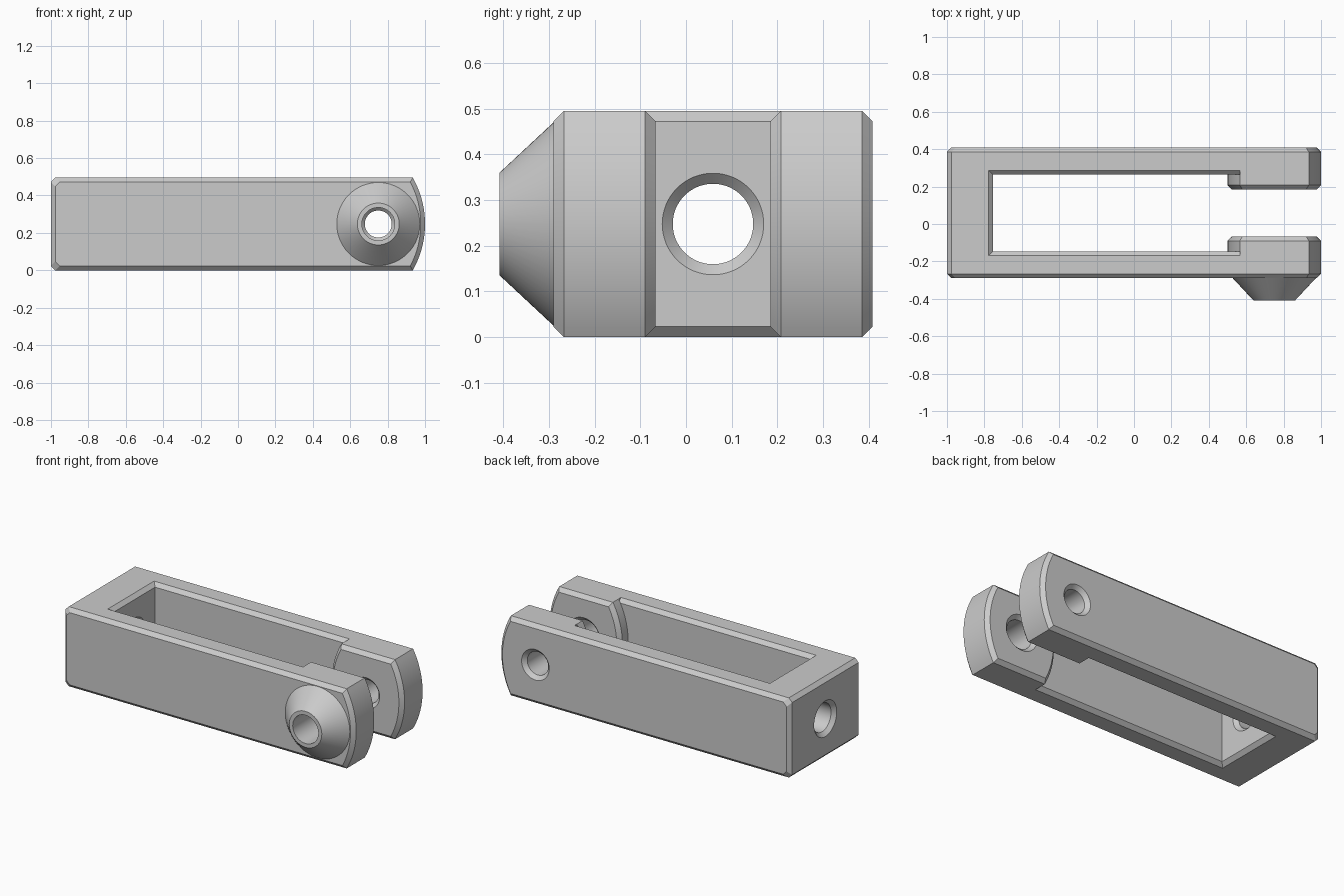
import bpy, bmesh, math
from mathutils import Vector

if "Cube" in bpy.data.objects:
    bpy.data.objects.remove(bpy.data.objects["Cube"])

H = 0.495            # height
MID = H / 2
C = 0.023            # chamfer size
FRONT, BACK = -0.29, 0.408
YC = (FRONT + BACK) / 2
SLOT, GAP = 0.205, 0.126   # half widths of slot and of gap between pads
PIN_X = 0.75
PAD_X = 0.566        # where the pad meets the top edge

grey = bpy.data.materials.new("plain_grey")
grey.use_nodes = True
grey.diffuse_color = (0.6, 0.6, 0.6, 1)
grey.node_tree.nodes["Principled BSDF"].inputs["Base Color"].default_value = (0.6, 0.6, 0.6, 1)


def loft(name, loops):
    """Closed solid through loops with equal point counts."""
    bm = bmesh.new()
    rings = [[bm.verts.new(p) for p in loop] for loop in loops]
    n = len(rings[0])
    for a, b in zip(rings, rings[1:]):
        for i in range(n):
            j = (i + 1) % n
            bm.faces.new((a[i], a[j], b[j], b[i]))
    bm.faces.new(rings[0])
    bm.faces.new(rings[-1])
    bmesh.ops.recalc_face_normals(bm, faces=bm.faces)
    mesh = bpy.data.meshes.new(name)
    bm.to_mesh(mesh)
    bm.free()
    mesh.materials.append(grey)
    obj = bpy.data.objects.new(name, mesh)
    bpy.context.collection.objects.link(obj)
    return obj


def turned(name, profile, axis, x=0, y=0):
    """Round solid from (radius, position) pairs along the x or y axis."""
    loops = []
    for r, t in profile:
        ring = []
        for i in range(64):
            a = math.tau * i / 64
            u, v = r * math.cos(a), r * math.sin(a)
            ring.append((t, y + u, MID + v) if axis == "x" else (x + u, t, MID + v))
        loops.append(ring)
    return loft(name, loops)


def arc(cx, side, inset):
    """Shallow end curve, from bottom to top."""
    r, h = 0.5 - inset, MID - inset
    zs = [h * (2 * i / 24 - 1) for i in range(25)]
    return [(cx + side * math.sqrt(r * r - z * z), MID + z) for z in zs]


def body_profile(inset):
    left = -1 + inset
    return arc(0.5, 1, inset) + [(left + C, H - inset), (left, H - inset - C),
                                 (left, inset + C), (left + C, inset)]


def pad_profile(inset):
    return arc(0.5, 1, inset) + arc(1.0, -1, inset)[::-1]


def at_y(profile, y):
    return [(x, y, z) for x, z in profile]


def rect(x0, x1, half, z):
    return [(x0, YC - half, z), (x1, YC - half, z), (x1, YC + half, z), (x0, YC + half, z)]


def cut(obj, cutter):
    mod = obj.modifiers.new("cut", "BOOLEAN")
    mod.operation = "DIFFERENCE"
    mod.solver = "EXACT"
    mod.object = cutter
    bpy.context.view_layer.objects.active = obj
    bpy.ops.object.modifier_apply(modifier=mod.name)


# Frame: chamfered bar with one curved end
frame = loft("fork_frame", [at_y(body_profile(C), FRONT), at_y(body_profile(0), FRONT + C),
                            at_y(body_profile(0), BACK - C), at_y(body_profile(C), BACK)])

# Slot cutter flares at top and bottom to leave chamfers
E = 0.01
X0 = -0.755
slot = loft("slot_cutter", [rect(X0 - C - E, PAD_X, SLOT + C + E, -E),
                            rect(X0, PAD_X, SLOT, C),
                            rect(X0, PAD_X, SLOT, H - C),
                            rect(X0 - C - E, PAD_X, SLOT + C + E, H + E)])
mouth = loft("mouth_cutter", [rect(0.5, 1.1, SLOT, -0.1), rect(0.5, 1.1, SLOT, H + 0.1)])

# Inner pads at the fork tips, chamfered on the facing sides
pads = []
for name, s in (("front_pad", -1), ("back_pad", 1)):
    pads.append(loft(name, [at_y(pad_profile(0), YC + s * SLOT),
                            at_y(pad_profile(0), YC + s * (GAP + C)),
                            at_y(pad_profile(C), YC + s * GAP)]))
front_pad, back_pad = pads

# Conical boss on the front arm
boss = turned("conical_boss", [(0.222, FRONT), (0.112, -0.408)], "y", x=PIN_X)

# Hole cutters with countersinks
R1, R2, R3 = 0.088, 0.072, 0.088
inner_f, inner_b = YC - GAP, YC + GAP
front_hole = turned("front_hole_cutter", [(R1, -0.45), (R1, inner_f - C),
                    (R1 + C + E, inner_f + E)], "y", x=PIN_X)
back_hole = turned("back_hole_cutter", [(R2 + C + E, inner_b - E), (R2, inner_b + C),
                   (R2, BACK - C), (R2 + C + E, BACK + E)], "y", x=PIN_X)
end_hole = turned("end_hole_cutter", [(R3 + C + E, -1 - E), (R3, -1 + C),
                  (R3, X0 - C), (R3 + C + E, X0 + E)], "x", y=YC)

for cutter in (slot, mouth, front_hole, back_hole, end_hole):
    cut(frame, cutter)
cut(front_pad, front_hole)
cut(boss, front_hole)
cut(back_pad, back_hole)

for cutter in (slot, mouth, front_hole, back_hole, end_hole):
    bpy.data.objects.remove(cutter)

# Smooth curves, sharp chamfers
bpy.ops.object.select_all(action="DESELECT")
for obj in (frame, front_pad, back_pad, boss):
    obj.select_set(True)
bpy.context.view_layer.objects.active = frame
bpy.ops.object.shade_smooth_by_angle(angle=math.radians(25))
